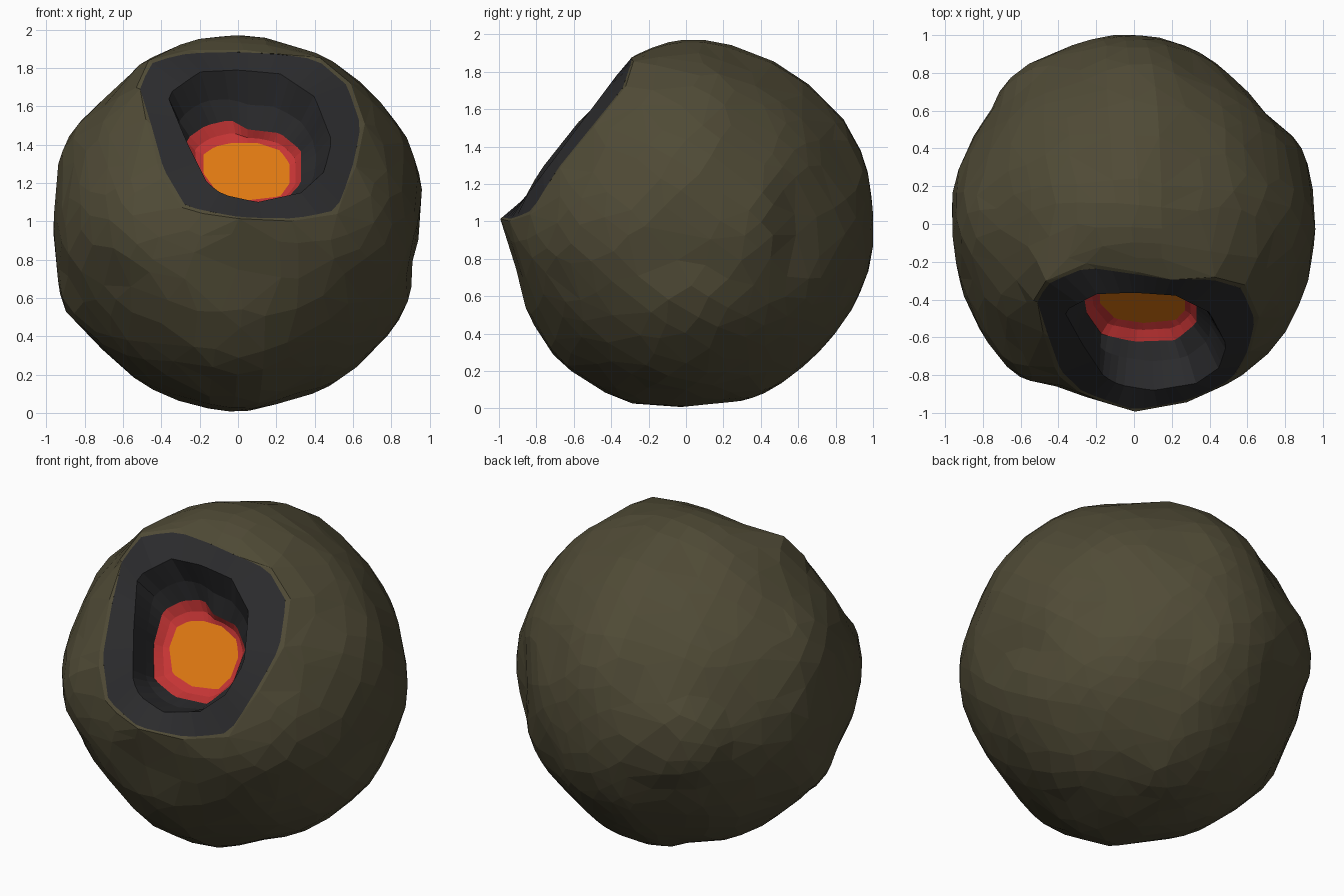
import bpy, bmesh, math
from mathutils import Vector, noise

if "Cube" in bpy.data.objects:
    bpy.data.objects.remove(bpy.data.objects["Cube"])

SEG = 48
CENTRE = Vector((0, 0, 0.985))
HOLE = Vector((0.05, -0.6, 1.42))      # middle of the crater mouth
NORMAL = Vector((0, -0.8, 0.6))        # crater plane
UP = Vector((0, 0.6, 0.8))


def material(name, col):
    m = bpy.data.materials.new(name)
    m.diffuse_color = (*col, 1)
    m.use_nodes = True
    m.node_tree.nodes["Principled BSDF"].inputs["Base Color"].default_value = m.diffuse_color
    return m


def on_plane(pairs, off):
    # front-view (x, z) outline laid on a plane parallel to the crater mouth
    return [Vector((x, (0.6 * z - off) / 0.8, z)) for x, z in pairs]


def resample(points):
    # closed outline -> SEG points at even angles around the crater axis
    ang = lambda p: math.atan2((p - HOLE).dot(UP), p.x - HOLE.x) % math.tau
    s = sorted(((ang(p), p) for p in points), key=lambda e: e[0])
    s = [(s[-1][0] - math.tau, s[-1][1])] + s + [(s[0][0] + math.tau, s[0][1])]
    out = []
    for i in range(SEG):
        a = math.tau * i / SEG
        for (a0, p0), (a1, p1) in zip(s, s[1:]):
            if a0 <= a <= a1:
                out.append(p0.lerp(p1, (a - a0) / max(a1 - a0, 1e-6)))
                break
    return out


def loft(name, rings, mat, cap=None):
    bm = bmesh.new()
    vs = [[bm.verts.new(p) for p in r] for r in rings]
    for a, b in zip(vs, vs[1:]):
        for i in range(SEG):
            j = (i + 1) % SEG
            bm.faces.new((a[i], a[j], b[j], b[i]))
    if cap is not None:
        tip = bm.verts.new(cap)
        for i in range(SEG):
            bm.faces.new((vs[-1][i], vs[-1][(i + 1) % SEG], tip))
    # outward normals: crust away from the centre, crater parts towards the opening
    for f in bm.faces:
        f.normal_update()
        c = f.calc_center_median()
        out = c - CENTRE if name == "crust" else HOLE + NORMAL * 0.25 - c
        if f.normal.dot(out) < 0:
            f.normal_flip()
    me = bpy.data.meshes.new(name)
    bm.to_mesh(me)
    bm.free()
    me.materials.append(mat)
    ob = bpy.data.objects.new(name, me)
    bpy.context.collection.objects.link(ob)
    return ob


# rock surface: three cross-section profiles blended over the sphere
front = [(0, 1.97), (.4, 1.88), (.72, 1.65), (.88, 1.45), (.95, 1.25), (.91, .85), (.87, .53),
         (.7, .32), (.5, .15), (.2, .05), (-.05, .01), (-.45, .12), (-.75, .38), (-.92, .55),
         (-.95, .8), (-.96, 1.1), (-.91, 1.4), (-.6, 1.73), (-.4, 1.88), (-.2, 1.96)]
side = [(.12, 1.97), (.5, 1.84), (.7, 1.7), (.88, 1.5), (.97, 1.3), (1, 1.1), (1, .82), (.93, .6),
        (.8, .4), (.6, .2), (.4, .07), (-.1, .005), (-.35, .04), (-.7, .27), (-.83, .47),
        (-.9, .73)]
plan = [(0, 1), (.2, .97), (.4, .88), (.55, .74), (.7, .57), (.88, .43), (.95, .2), (.955, 0),
        (.88, -.42), (.75, -.65), (.57, -.81), (-.35, -.88), (-.63, -.8), (-.78, -.63),
        (-.88, -.43), (-.96, 0), (-.96, .2), (-.86, .45), (-.6, .83), (-.4, .92), (-.15, 1)]
samples = [Vector((x, 0, z)) - CENTRE for x, z in front]
samples += [Vector((0, y, z)) - CENTRE for y, z in side]
samples += [Vector((x, y, 0)) for x, y in plan]
samples = [(p.normalized(), p.length) for p in samples]


def radius(d):
    w, total = 0.12, 0.12 * 0.955
    for n, r in samples:
        k = math.exp(-2 * (1 - n.dot(d)) / 0.022)
        w += k
        total += k * r
    return total / w + 0.012 * noise.noise(d * 3.1) * min(1, 0.4 / w)


# crater outlines
rim = resample([HOLE + (Vector(p) - HOLE) * 1.025 for p in (
    (.65, -.5, 1.5), (.58, -.33, 1.71), (.42, -.285, 1.85), (.2, -.29, 1.875), (0, -.26, 1.885),
    (-.25, -.22, 1.88), (-.45, -.3, 1.84), (-.52, -.4, 1.7), (-.46, -.6, 1.5), (-.4, -.78, 1.27),
    (-.28, -.89, 1.07), (0, -.99, 1.02), (.3, -.93, 1.01), (.52, -.82, 1.05), (.6, -.68, 1.28))])
inner = resample(on_plane([
    (.49, 1.42), (.4, 1.65), (.22, 1.77), (0, 1.79), (-.2, 1.78), (-.37, 1.66), (-.27, 1.42),
    (-.16, 1.2), (-.08, 1.14), (.1, 1.1), (.33, 1.15), (.45, 1.26)], 1.365))
red = resample(on_plane([
    (-.27, 1.43), (-.17, 1.5), (-.04, 1.53), (.05, 1.48), (.22, 1.46), (.33, 1.37), (.33, 1.2),
    (.22, 1.08), (0, 1.07), (-.17, 1.12), (-.25, 1.27)], 1.14))
glow = resample(on_plane([
    (-.18, 1.35), (-.12, 1.39), (-.03, 1.41), (.1, 1.41), (.22, 1.37), (.27, 1.3), (.27, 1.2),
    (.22, 1.13), (.05, 1.11), (-.1, 1.14), (-.18, 1.25)], 1.085))
lip = [p.lerp(q, 0.12) for p, q in zip(rim, inner)]

# crust: rings sweep from the rim round to the far side
axis = (HOLE - CENTRE).normalized()
RINGS = 30
rings = [lip]
for k in range(RINGS):
    t = k / RINGS
    ring = []
    for p in rim:
        d = p - CENTRE
        r0 = d.length
        d.normalize()
        a = axis.angle(d)
        across = (d - axis * d.dot(axis)).normalized()
        b = a + (math.pi - a) * t
        e = axis * math.cos(b) + across * math.sin(b)
        ring.append(CENTRE + e * (radius(e) + (r0 - radius(d)) * max(0, 1 - t * 9)))
    rings.append(ring)
crust = loft("crust", rings, material("olive_rock", (.08, .07, .037)),
             CENTRE - axis * radius(-axis))
dec = crust.modifiers.new("facets", 'DECIMATE')
dec.ratio = 0.35

# dark wall: sloping band, then steep sides with a slightly uneven middle ring
mid = [p.lerp(q, 0.5) + NORMAL * (-0.03 + 0.02 * noise.noise(p * 5)) for p, q in zip(inner, red)]
loft("dark_wall", [lip, inner, mid, red], material("dark_rock", (.024, .024, .026)))

# red bowl and flat glowing pool
redmid = [p.lerp(q, 0.5) - NORMAL * 0.015 for p, q in zip(red, glow)]
loft("red_bowl", [red, redmid, glow], material("hot_red", (.56, .035, .035)))
pool_centre = sum(glow, Vector()) / SEG
loft("glowing_pool", [glow, [p.lerp(pool_centre, .5) for p in glow]],
     material("glow_orange", (.74, .19, .006)), pool_centre)
